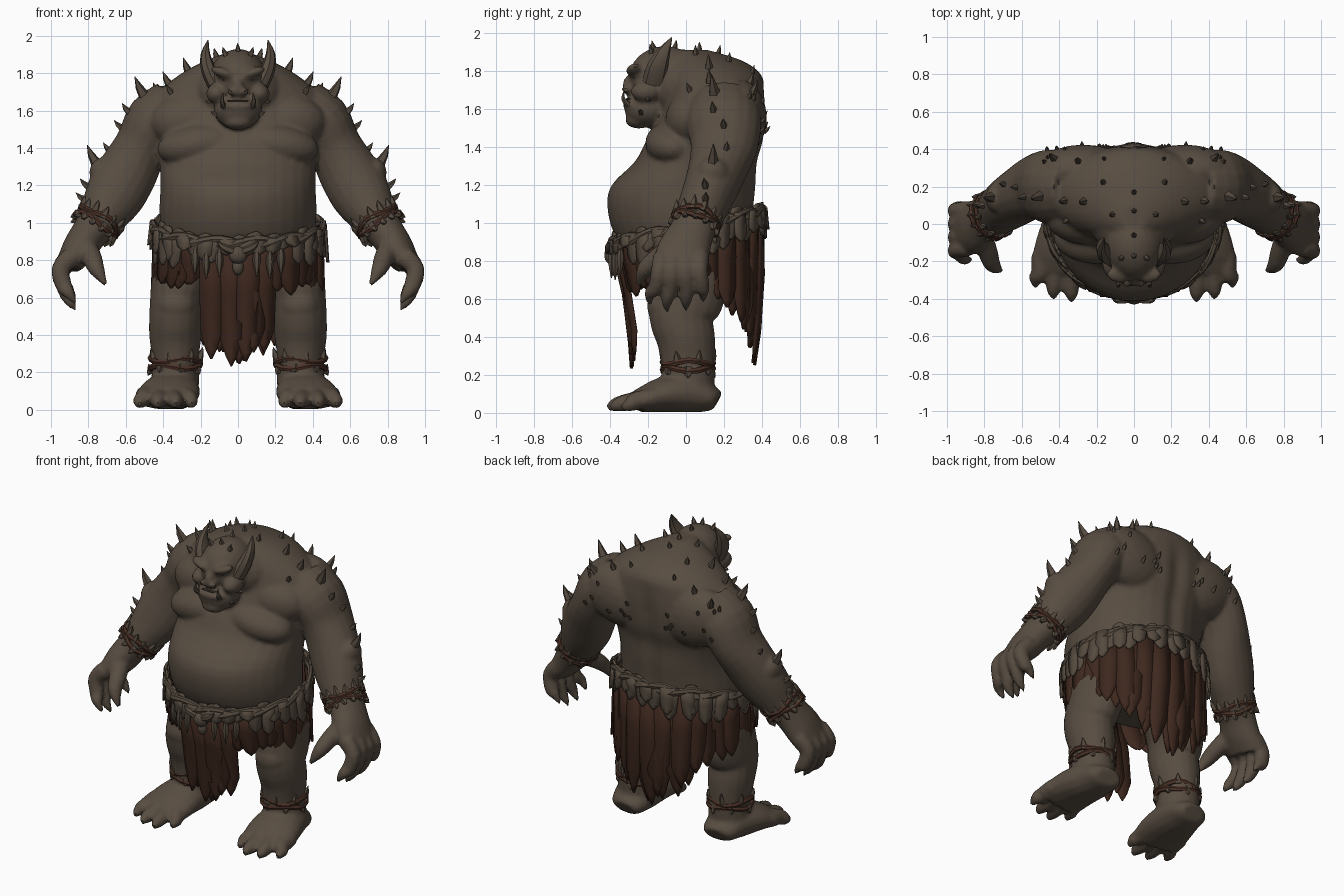
import bpy, bmesh, math, random
from mathutils import Vector, Matrix
from mathutils.bvhtree import BVHTree

if "Cube" in bpy.data.objects:
    bpy.data.objects.remove(bpy.data.objects["Cube"])

random.seed(4)
V = Vector


def material(name, rgb):
    m = bpy.data.materials.new(name)
    m.diffuse_color = (*rgb, 1)
    m.use_nodes = True
    m.node_tree.nodes["Principled BSDF"].inputs["Base Color"].default_value = m.diffuse_color
    return m


SKIN = material("skin", (0.096, 0.073, 0.053))
HORN = material("horn", (0.086, 0.066, 0.048))
CLOTH = material("cloth", (0.048, 0.021, 0.013))
STRAP = material("strap", (0.070, 0.031, 0.020))
HIDE = material("hide", (0.090, 0.068, 0.049))
DARK = material("dark", (0.035, 0.026, 0.019))


def mirror(bm):
    """Copy everything in bm to the other side of x = 0."""
    d = bmesh.ops.duplicate(bm, geom=bm.verts[:] + bm.edges[:] + bm.faces[:])
    for g in d["geom"]:
        if isinstance(g, bmesh.types.BMVert):
            g.co.x *= -1


def finish(name, bm, mat, closed=True):
    if closed:
        bmesh.ops.recalc_face_normals(bm, faces=bm.faces[:])
    me = bpy.data.meshes.new(name)
    bm.to_mesh(me)
    bm.free()
    me.materials.append(mat)
    ob = bpy.data.objects.new(name, me)
    bpy.context.collection.objects.link(ob)
    smooth(ob)
    return ob


def smooth(ob):
    bpy.ops.object.select_all(action='DESELECT')
    ob.select_set(True)
    bpy.context.view_layer.objects.active = ob
    bpy.ops.object.shade_smooth_by_angle(angle=math.radians(35))


def tube(bm, rows, n=14, ref=(0, 1, 0), sub=3, loop=False, flat=False):
    """Loft ellipses along a curve; each row is (x, y, z, radius_u, radius_v)."""
    k, pts = len(rows), []
    for i in range(k if loop else k - 1):
        get = lambda j: rows[j % k] if loop else rows[min(max(j, 0), k - 1)]
        a, b, c, d = get(i - 1), get(i), get(i + 1), get(i + 2)
        for s in range(sub):
            t = s / sub
            pts.append([0.5 * (2 * q + (r - p) * t + (2*p - 5*q + 4*r - w) * t*t
                        + (3*q - p - 3*r + w) * t**3) for p, q, r, w in zip(a, b, c, d)])
    if not loop:
        pts.append(list(rows[-1]))
    m, rings = len(pts), []
    for i, p in enumerate(pts):
        q0, q1 = (pts[i - 1], pts[(i + 1) % m]) if loop else (pts[max(i - 1, 0)], pts[min(i + 1, m - 1)])
        t = V((0, 0, 1)) if flat else (V(q1[:3]) - V(q0[:3])).normalized()
        u = t.cross(V(ref)).normalized()
        v = u.cross(t)
        rings.append([bm.verts.new(V(p[:3]) + u * p[3] * math.cos(math.tau * j / n)
                      + v * p[4] * math.sin(math.tau * j / n)) for j in range(n)])
    for i in range(m if loop else m - 1):
        r0, r1 = rings[i], rings[(i + 1) % m]
        for j in range(n):
            bm.faces.new((r0[j], r0[(j + 1) % n], r1[(j + 1) % n], r1[j]))
    if not loop:
        bm.faces.new(rings[0][::-1])
        bm.faces.new(rings[-1])


def blob(bm, loc, size, rot=0, axis='Y'):
    mat = Matrix.Translation(loc) @ Matrix.Rotation(rot, 4, axis) @ Matrix.Diagonal((*size, 1))
    bmesh.ops.create_icosphere(bm, subdivisions=3, radius=1, matrix=mat)


def spike(bm, base, d, length, r):
    """Five sided thorn that bends slightly upward."""
    d = d.normalized()
    a, b = base - d * r * 0.6, base + d * length * 0.5
    c = base + d * length + V((0, 0, length * 0.2))
    ref = (1, 0, 0) if abs(d.x) < 0.7 else (0, 1, 0)
    tube(bm, [(*a, r, r), (*b, r * 0.6, r * 0.6), (*c, r * 0.05, r * 0.05)], 5, ref, 1)


# ---- Body: right half limbs, mirrored, then central masses, fused together
bm = bmesh.new()
tube(bm, [(.34, .20, 1.60, .17, .18), (.44, .20, 1.53, .17, .20), (.515, .20, 1.41, .145, .18),
          (.585, .165, 1.28, .160, .155), (.66, .115, 1.145, .160, .14), (.735, .06, 1.02, .122, .125),
          (.79, .03, .95, .10, .12), (.85, -.01, .86, .092, .14), (.905, -.03, .78, .07, .145)], 18)
blob(bm, (.715, .14, 1.25), (.075, .09, .10), .4)                    # elbow
for y0, y1, low in ((-.13, -.19, .565), (-.06, -.10, .53), (.01, 0, .535), (.08, .09, .58)):   # fingers
    tube(bm, [(.89, y0, .82, .055, .046), (.95, y0 - .01, .75, .05, .046),
              (.93, (y0 + y1) / 2, .66, .045, .04), (.905, y1, low + .06, .033, .032),
              (.865, y1, low, .008, .008)], 10)
tube(bm, [(.83, -.05, .88, .07, .065), (.785, -.14, .82, .056, .055), (.755, -.22, .75, .044, .044),
          (.705, -.25, .665, .01, .01)], 10)                         # thumb
tube(bm, [(.26, .05, .86, .17, .22), (.30, .02, .72, .165, .20), (.325, 0, .60, .145, .20),
          (.333, -.025, .50, .142, .17), (.335, .0, .39, .14, .155), (.335, .01, .27, .125, .145),
          (.335, .015, .14, .13, .135)], 18)                         # leg
blob(bm, (.33, -.13, .56), (.10, .075, .09))                         # knee
tube(bm, [(.335, .165, .06, .08, .05), (.335, .13, .075, .115, .07), (.345, .02, .10, .14, .105),
          (.365, -.12, .095, .165, .095), (.385, -.25, .06, .172, .062)], 16, (0, 0, 1))   # foot
for x0, x1, y in ((.27, .25, -.35), (.345, .335, -.415), (.42, .43, -.40), (.50, .525, -.34)):  # toes
    tube(bm, [(x0, -.16, .08, .05, .05), (x0, -.26, .065, .05, .05), (x1, y + .05, .045, .04, .04),
              (x1, y, .025, .012, .015)], 10, (0, 0, 1))
blob(bm, (.20, -.065, 1.42), (.235, .15, .115), .16)                 # chest
blob(bm, (.25, .03, 1.54), (.22, .14, .15))                          # collar
blob(bm, (.27, .285, 1.55), (.26, .14, .20), -.2)                    # shoulder blade
blob(bm, (.075, -.27, 1.80), (.075, .045, .028), -.35)               # brow
blob(bm, (.115, -.21, 1.69), (.055, .08, .055))                      # cheek
blob(bm, (.035, -.315, 1.70), (.025, .025, .02))                     # nostril
mirror(bm)
tube(bm, [(0, .03, .74, .33, .24), (0, 0, .90, .40, .355), (0, -.025, 1.05, .42, .385),
          (0, -.012, 1.19, .415, .385), (0, .055, 1.32, .42, .325), (0, .10, 1.43, .44, .31),
          (0, .14, 1.56, .47, .28), (0, .155, 1.68, .44, .26), (0, .15, 1.78, .33, .245),
          (0, .11, 1.855, .20, .18), (0, .03, 1.91, .06, .08)], 32, flat=True)   # belly and back
blob(bm, (0, .02, 1.70), (.24, .20, .19))                            # neck
blob(bm, (0, -.11, 1.765), (.155, .19, .165))                        # skull
blob(bm, (0, -.20, 1.60), (.13, .125, .10))                          # jaw
blob(bm, (0, -.25, 1.54), (.08, .07, .045))                          # chin
blob(bm, (0, -.29, 1.625), (.095, .045, .022))                       # lower lip
blob(bm, (0, -.30, 1.72), (.03, .035, .055))                         # nose
body = finish("body", bm, SKIN)
rm = body.modifiers.new("fuse", 'REMESH')
rm.mode, rm.voxel_size = 'VOXEL', 0.013
sm = body.modifiers.new("soften", 'SMOOTH')
sm.factor, sm.iterations = 0.5, 4
dg = bpy.context.evaluated_depsgraph_get()
fused = bpy.data.meshes.new_from_object(body.evaluated_get(dg))
body.modifiers.clear()
body.data = fused
for v in fused.vertices:
    if v.co.y > .1 and 1 < v.co.z < 1.75:                            # spine groove
        v.co.y -= .02 * math.exp(-(v.co.x / .05) ** 2) * min(1, (1.75 - v.co.z) * 5)
    v.co.z = max(v.co.z, 0.004)
if not fused.materials:
    fused.materials.append(SKIN)
smooth(body)
bvh = BVHTree.FromPolygons([v.co for v in fused.vertices], [p.vertices for p in fused.polygons])

# ---- Thorns on shoulders, arms, back and head
bm = bmesh.new()
for x, y, z, l in ((.50, .15, 1.68, .09), (.40, .12, 1.78, .06), (.27, .12, 1.82, .06), (.56, .15, 1.58, .05),
                   (.60, .2, 1.5, .045), (.74, .14, 1.30, .08), (.82, .1, 1.2, .05), (.80, .1, 1.12, .05),
                   (.64, .2, 1.36, .04), (.45, .38, 1.72, .06), (.36, .02, 1.70, .04), (.08, -.19, 1.92, .04),
                   (.12, .05, 1.9, .04), (.16, .22, 1.84, .04),
                   (.3, .35, 1.76, .05), (.15, -.2, 1.65, .03), (.13, -.24, 1.58, .03)):
    p, nrm, _, _ = bvh.find_nearest(V((x, y, z)))
    spike(bm, p, nrm + V((.1, 0, .45)), l, l * .3 + .008)
for _ in range(14):                                                  # small bumps over the back
    hit = bvh.ray_cast(V((random.uniform(.06, .52), 1, random.uniform(1.45, 1.82))), V((0, -1, 0)))
    if hit[0]:
        spike(bm, hit[0], hit[1] + V((0, 0, .9)), random.uniform(.02, .035), .015)
mirror(bm)
for y in (-.17, -.06, .07, .17):                                     # crest
    hit = bvh.ray_cast(V((0, y, 3)), V((0, 0, -1)))
    spike(bm, hit[0], hit[1], .035, .018)
finish("thorns", bm, HORN)

# ---- Horns, tusks, eyes, mouth
bm = bmesh.new()
tube(bm, [(.12, -.17, 1.74, .045, .06), (.158, -.15, 1.82, .04, .055), (.174, -.115, 1.90, .026, .034),
          (.16, -.075, 1.975, .003, .003)], 8)
mirror(bm)
finish("horns", bm, SKIN)
bm = bmesh.new()
tube(bm, [(.075, -.30, 1.62, .016, .016), (.085, -.33, 1.65, .012, .012), (.08, -.325, 1.695, .002, .002)], 6)
mirror(bm)
finish("tusks", bm, HORN)
bm = bmesh.new()
blob(bm, (.065, -.270, 1.762), (.02, .012, .008), -.2)
mirror(bm)
blob(bm, (0, -.30, 1.652), (.06, .016, .006))
finish("eyes_and_mouth", bm, DARK)


# ---- Loincloth
def hem(a, z, s=1.0):
    """Point on the waist wrap; angle 0 is the front."""
    front = min(.375, .27 + .08 * max(0, z - .2) + .17 * max(0, z - .55))
    back = min(.39, .335 + .15 * (z - .2))
    c = math.cos(a)
    if c > 0:
        c **= 1 + max(0, .75 - z)                                    # front flap curls back
    return V((.435 * s * math.sin(a), -(front if c > 0 else back) * s * c, z))


def belt_z(a):
    return .975 - .085 * math.cos(a)


def fringe(name, count, width, top, bottom, s, mat, jitter, step=.015):
    """Ring of overlapping torn strips with pointed ends."""
    bm = bmesh.new()
    for i in range(count):
        a = math.tau * (i + random.uniform(-.3, .3)) / count
        c = math.atan2(math.sin(a), math.cos(a))
        z0, z1 = top(c), bottom(c) + random.uniform(-jitter, jitter)
        k, lean, prev = s + step * (i % 2), random.uniform(-.06, .06), None
        for t, w in ((0, 1), (.4, 1.08), (.78, 1), (.92, .5), (1, .04)):
            row = [bm.verts.new(hem(c + d * width * w + lean * t, z0 + (z1 - z0) * t,
                                    k + step * t * (i % 3) + .006 * (d == 0))) for d in (-1, 0, 1)]
            if prev:
                for j in (0, 1):
                    bm.faces.new((prev[j], prev[j + 1], row[j + 1], row[j]))
            prev = row
    ob = finish(name, bm, mat, False)
    ob.modifiers.new("thickness", 'SOLIDIFY').thickness = .014


def cloth_bottom(a):
    if abs(a) < .46:
        return .24 + .18 * abs(a)
    b = math.pi - abs(a)
    return min(.64, .24 + .34 * b)


fringe("loincloth", 50, .125, lambda a: belt_z(a) - .02, cloth_bottom, 1.0, CLOTH, .04)
fringe("hide_wrap", 46, .085, lambda a: belt_z(a) + .02,
       lambda a: belt_z(a) - (.135 if abs(a) > .7 else .07), 1.04, HIDE, .055)
fringe("hide_collar", 30, .09, lambda a: belt_z(a) - .02, lambda a: belt_z(a) + .04, 1.025, HIDE, .025)

# ---- Twisted belt, front knot and hanging charms
bm = bmesh.new()
for ph in (0, math.pi):
    rows = []
    for i in range(64):
        a = math.tau * i / 64
        p = hem(a, belt_z(a), 1.045 + .015 * math.cos(7 * a + ph))
        rows.append((p.x, p.y, p.z + .02 * math.sin(7 * a + ph), .018, .022))
    tube(bm, rows, 7, (0, 0, 1), 1, True)
finish("belt", bm, HIDE)
bm = bmesh.new()
for x, z in ((.1, .80), (.17, .79), (.23, .81)):
    y = hem(math.asin(x / .45), .82, 1.1).y
    tube(bm, [(x, y, z + .07, .006, .006), (x, y, z, .022, .02), (x, y, z - .09, .003, .003)], 6)
tube(bm, [(.03, -.40, .85, .025, .025), (.08, -.41, .87, .018, .018), (.11, -.41, .90, .003, .003)], 6)
mirror(bm)
blob(bm, (0, -.39, .83), (.05, .04, .05))
blob(bm, (0, -.375, .765), (.03, .03, .045))
finish("belt_charms", bm, HIDE)


# ---- Wrist and ankle wraps with tufts
def wrap(bm, tufts, c, axis, r, count):
    q = V((0, 0, 1)).rotation_difference(V(axis).normalized())
    for off in (-.02, .015):
        rows = []
        for i in range(16):
            a = math.tau * i / 16
            p = V(c) + q @ V((r * math.cos(a), r * math.sin(a), off + .012 * math.sin(3 * a + off * 90)))
            rows.append((*p, .014, .017))
        tube(bm, rows, 6, axis, 1, True)
    for i in range(count):
        a = math.tau * i / count
        side = 1 if i % 2 else -1
        out = q @ V((math.cos(a), math.sin(a), 0))
        spike(tufts, V(c) + out * r * .95 + q @ V((0, 0, .028 * side)),
              out * .4 + q @ V((0, 0, side * 1.0)), random.uniform(.03, .055), .026)


bm, tufts = bmesh.new(), bmesh.new()
wrap(bm, tufts, (.752, .05, 1.0), (-.55, .25, .8), .124, 26)
wrap(bm, tufts, (.335, .01, .25), (0, 0, 1), .135, 14)
mirror(bm)
mirror(tufts)
finish("wrist_and_ankle_straps", bm, STRAP)
finish("strap_tufts", tufts, HIDE)
